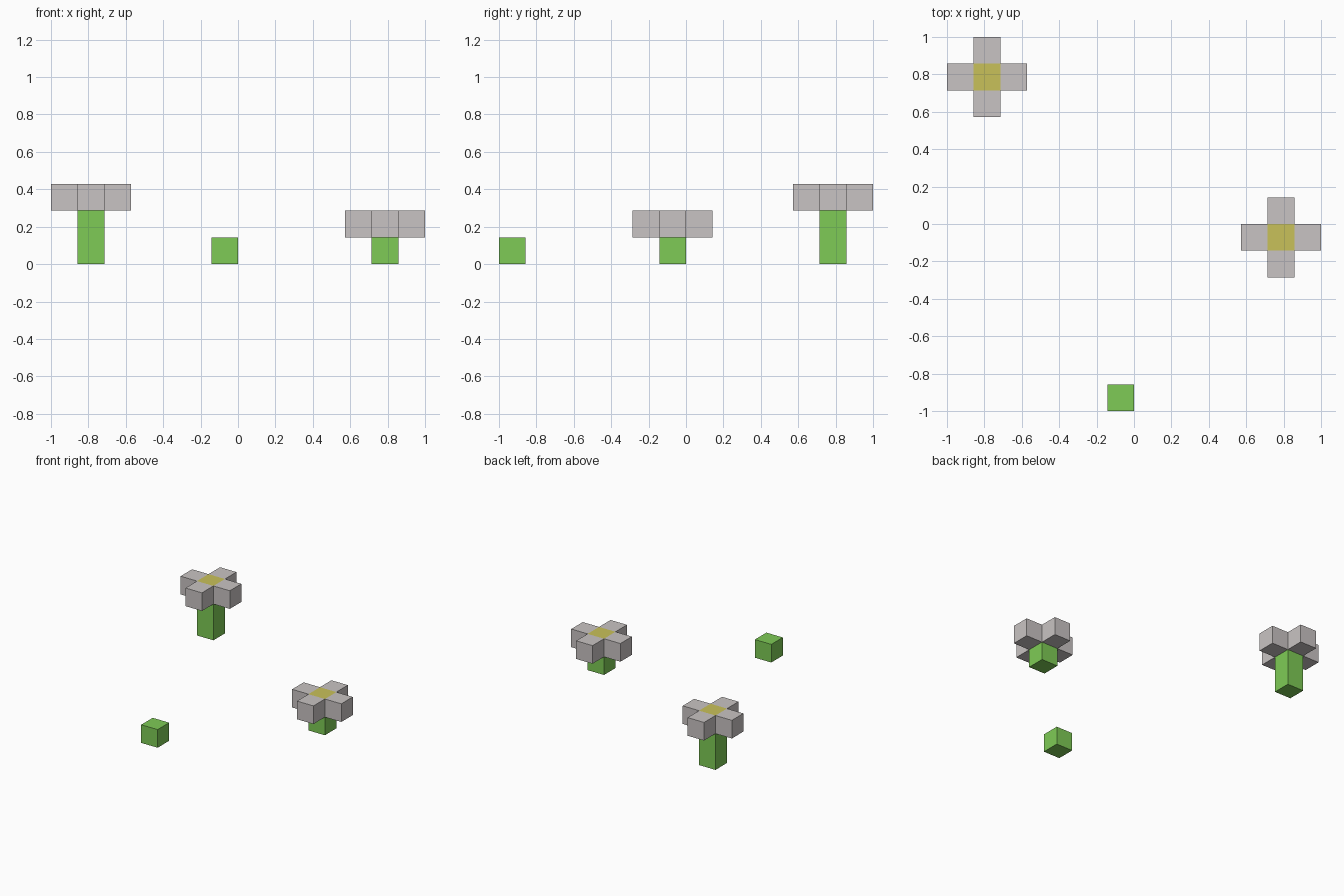
import bpy, bmesh
from mathutils import Vector

if "Cube" in bpy.data.objects:
    bpy.data.objects.remove(bpy.data.objects["Cube"])

U = 1 / 7  # one voxel


def material(name, rgb):
    m = bpy.data.materials.new(name)
    m.diffuse_color = (*rgb, 1)
    m.use_nodes = True
    m.node_tree.nodes["Principled BSDF"].inputs["Base Color"].default_value = m.diffuse_color
    return m


GREEN = material("leaf green", (0.209, 0.597, 0.092))
GREY = material("petal grey", (0.584, 0.552, 0.546))
YELLOW = material("pollen yellow", (0.584, 0.533, 0.102))


def block(name, mat, cell, height=1, hidden=()):
    """Box one voxel wide at a grid cell, leaving out faces that touch a neighbour."""
    bm = bmesh.new()
    bmesh.ops.create_cube(bm, size=1)
    bm.normal_update()
    covered = [f for f in bm.faces if any(f.normal.dot(Vector(d)) > 0.9 for d in hidden)]
    bmesh.ops.delete(bm, geom=covered, context='FACES')
    for v in bm.verts:
        v.co = (v.co + Vector((0.5, 0.5, 0.5))) * U
        v.co.z *= height
    mesh = bpy.data.meshes.new(name)
    bm.to_mesh(mesh)
    bm.free()
    mesh.materials.append(mat)
    ob = bpy.data.objects.new(name, mesh)
    ob.location = Vector(cell) * U
    bpy.context.collection.objects.link(ob)


SIDES = {"right": (1, 0, 0), "left": (-1, 0, 0), "back": (0, 1, 0), "front": (0, -1, 0)}
UP, DOWN = (0, 0, 1), (0, 0, -1)


def flower(name, x, y, stem):
    block(name + "_stem", GREEN, (x, y, 0), stem, [UP])
    # flower centre, only its top shows
    block(name + "_centre", YELLOW, (x, y, stem), 1, [DOWN, *SIDES.values()])
    # four petals around the centre
    for side, (dx, dy, _) in SIDES.items():
        block(f"{name}_{side}_petal", GREY, (x + dx, y + dy, stem), 1, [(-dx, -dy, 0)])


flower("tall_flower", -6, 5, 2)
flower("short_flower", 5, -1, 1)
block("sprout", GREEN, (-1, -7, 0))
